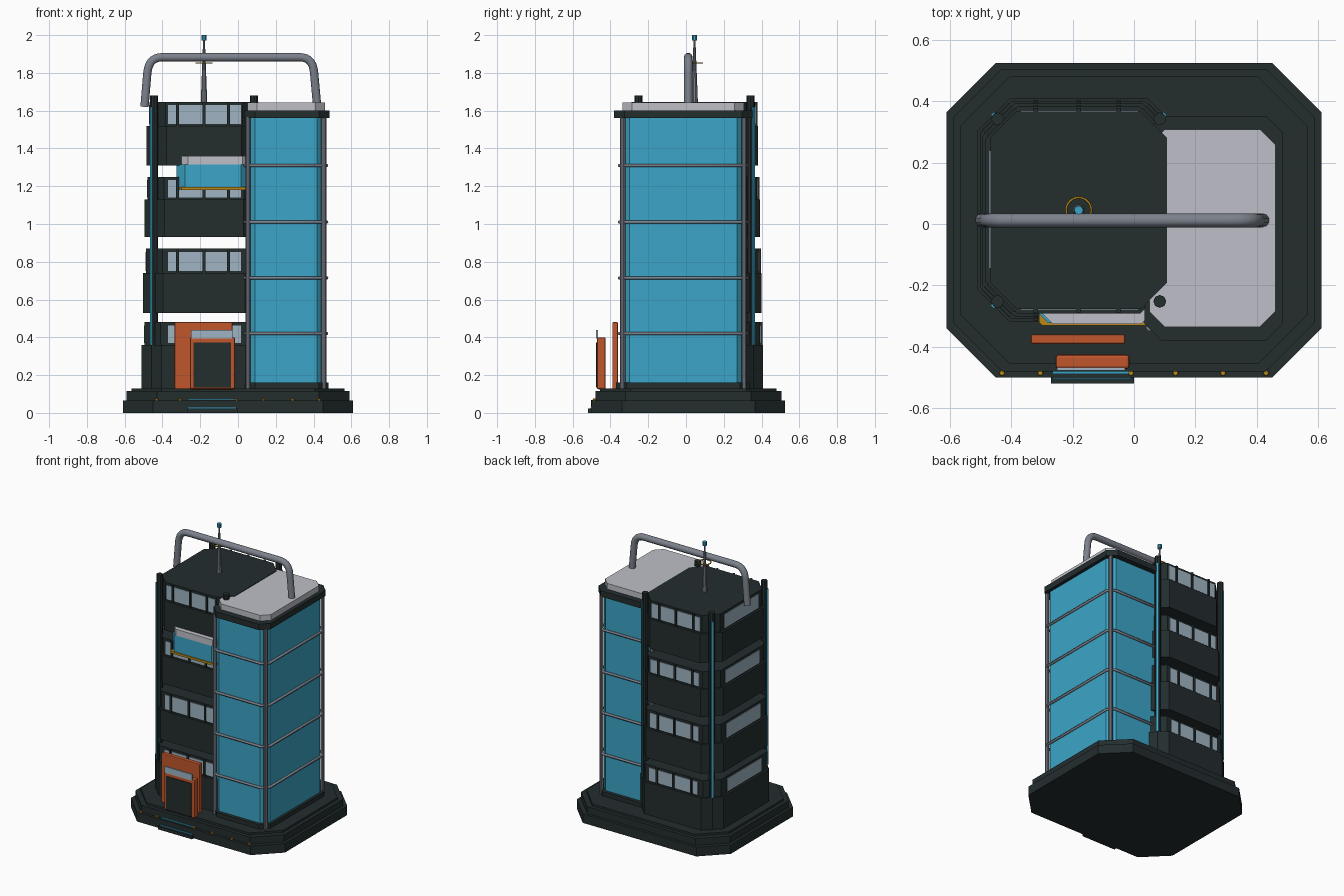
import bpy, bmesh, math
from mathutils import Vector

if "Cube" in bpy.data.objects:
    bpy.data.objects.remove(bpy.data.objects["Cube"])


def mat(name, r, g, b):
    m = bpy.data.materials.new(name)
    m.diffuse_color = (r, g, b, 1)
    m.use_nodes = True
    m.node_tree.nodes["Principled BSDF"].inputs["Base Color"].default_value = m.diffuse_color
    return m


DARK = mat("dark_slate", 0.017, 0.026, 0.027)
BLUE = mat("blue_glass", 0.045, 0.38, 0.58)
PANE = mat("pale_window", 0.35, 0.46, 0.55)
WHITE = mat("pale_roof", 0.52, 0.53, 0.58)
STEEL = mat("grey_steel", 0.20, 0.22, 0.26)
ORANGE = mat("orange_paint", 0.53, 0.093, 0.025)
GOLD = mat("gold_trim", 0.48, 0.25, 0.01)


def finish(name, bm, m):
    bmesh.ops.recalc_face_normals(bm, faces=bm.faces)
    me = bpy.data.meshes.new(name)
    bm.to_mesh(me)
    bm.free()
    me.materials.append(m)
    ob = bpy.data.objects.new(name, me)
    bpy.context.collection.objects.link(ob)
    return ob


def prism(name, x0, x1, y0, y1, z0, z1, c, m):
    """Upright block with chamfered plan corners."""
    pts = [(x0 + c, y0), (x1 - c, y0), (x1, y0 + c), (x1, y1 - c),
           (x1 - c, y1), (x0 + c, y1), (x0, y1 - c), (x0, y0 + c)]
    bm = bmesh.new()
    f = bm.faces.new([bm.verts.new((x, y, z0)) for x, y in pts])
    up = bmesh.ops.extrude_face_region(bm, geom=[f])["geom"]
    bmesh.ops.translate(bm, vec=(0, 0, z1 - z0),
                        verts=[v for v in up if isinstance(v, bmesh.types.BMVert)])
    return finish(name, bm, m)


def box(name, x0, x1, y0, y1, z0, z1, m, bevel=0, turn=0):
    bm = bmesh.new()
    bmesh.ops.create_cube(bm, size=1)
    for v in bm.verts:
        v.co = Vector((v.co.x * (x1 - x0), v.co.y * (y1 - y0), v.co.z * (z1 - z0)))
    if bevel:
        bmesh.ops.bevel(bm, geom=bm.edges[:], offset=bevel, segments=2,
                        profile=0.5, affect='EDGES')
    ob = finish(name, bm, m)
    ob.location = ((x0 + x1) / 2, (y0 + y1) / 2, (z0 + z1) / 2)
    ob.rotation_euler.z = turn
    return ob


def cone(name, x, y, z0, z1, r0, r1, n, m):
    bm = bmesh.new()
    bmesh.ops.create_cone(bm, cap_ends=True, segments=n, radius1=r0, radius2=r1, depth=z1 - z0)
    ob = finish(name, bm, m)
    ob.location = (x, y, (z0 + z1) / 2)
    return ob


def tube(name, pts, r, m, closed=False, res=2):
    cu = bpy.data.curves.new(name, 'CURVE')
    cu.dimensions = '3D'
    cu.bevel_depth, cu.bevel_resolution, cu.use_fill_caps = r, res, True
    s = cu.splines.new('POLY')
    s.points.add(len(pts) - 1)
    for p, q in zip(s.points, pts):
        p.co = (*q, 1)
    s.use_cyclic_u = closed
    tmp = bpy.data.objects.new(name + "_path", cu)
    bpy.context.collection.objects.link(tmp)
    me = bpy.data.meshes.new_from_object(tmp.evaluated_get(bpy.context.evaluated_depsgraph_get()))
    bpy.data.objects.remove(tmp)
    me.materials.clear()
    me.materials.append(m)
    me.name = name
    for p in me.polygons:
        p.use_smooth = len(p.vertices) == 4
    ob = bpy.data.objects.new(name, me)
    bpy.context.collection.objects.link(ob)
    return ob


# stepped octagonal base
for i, (d, z0, z1) in enumerate([(0, 0, 0.065), (0.02, 0.065, 0.115), (0.045, 0.115, 0.13)]):
    prism(f"base_tier_{i+1}", -0.61 + d, 0.61 - d, -0.5 + d, 0.525 - d, z0, z1, 0.16, DARK)
for i, x in enumerate([-0.43, -0.305, -0.01, 0.135, 0.29, 0.43]):
    cone(f"base_lamp_{i+1}", x, -0.485, 0.06, 0.076, 0.01, 0.008, 8, GOLD)

# entrance steps with light strips
box("lower_step", -0.27, 0, -0.52, -0.48, 0, 0.022, DARK)
box("upper_step", -0.265, -0.01, -0.503, -0.45, 0.03, 0.068, DARK)
box("lower_step_light", -0.265, -0.01, -0.506, -0.498, 0.022, 0.029, BLUE)
box("upper_step_light", -0.265, -0.01, -0.488, -0.478, 0.066, 0.074, BLUE)

# four separate dark storeys, slightly narrower towards the top
CX, CY = -0.18, 0.045
storeys = [(0.13, 0.36, 0.48, 0.33), (0.53, 0.74, 0.87, 0.322),
           (0.93, 1.13, 1.25, 0.314), (1.31, 1.52, 1.647, 0.304)]
for i, (z0, z1, z2, hx) in enumerate(storeys):
    hy, n = hx + 0.033, i + 1
    prism(f"storey_{n}_wall", CX - hx, CX + hx, CY - hy, CY + hy, z0, z1, 0.105, DARK)
    wx, wy = hx - 0.016, hy - 0.016
    prism(f"storey_{n}_window_band", CX - wx, CX + wx, CY - wy, CY + wy, z1, z2, 0.085, DARK)
    a, b = z1 + 0.01, z2 - 0.017
    for side, s in (("front", -1), ("back", 1)):
        y = CY + s * wy
        box(f"storey_{n}_{side}_window", -0.37, 0.015, y - 0.004, y + 0.004, a, b, PANE)
        for j, x in enumerate((-0.32, -0.18, -0.05)):
            box(f"storey_{n}_{side}_mullion_{j+1}", x - 0.007, x + 0.007,
                y - 0.012, y + 0.012, z1, z2, DARK)
    box(f"storey_{n}_left_window", CX - wx - 0.004, CX - wx + 0.004, -0.145, 0.24, a, b, PANE)

# corner posts with blue light strips on the outer side
for sx in (-1, 1):
    for sy in (-1, 1):
        tag = ("left" if sx < 0 else "right") + ("_front" if sy < 0 else "_back")
        x, y = CX + sx * 0.264, CY + sy * 0.297
        cone(f"corner_post_{tag}", x, y, 0.13, 1.68, 0.021, 0.021, 8, DARK)
        x, y = x + sx * 0.014, y + sy * 0.014
        box(f"post_light_{tag}", x - 0.007, x + 0.007, y - 0.005, y + 0.005,
            0.36, 1.62, BLUE, turn=-sx * sy * math.pi / 4)

# glass tower with plinth, cap and pale roof
GX0, GX1, GY0, GY1 = 0.045, 0.462, -0.345, 0.315
prism("glass_tower", GX0, GX1, GY0, GY1, 0.13, 1.58, 0.045, BLUE)
prism("glass_tower_plinth", 0.035, 0.48, -0.37, 0.34, 0.13, 0.16, 0.055, DARK)
prism("glass_tower_cap", 0.035, 0.485, -0.38, 0.352, 1.56, 1.602, 0.055, DARK)
prism("glass_tower_roof", 0.05, 0.46, -0.335, 0.308, 1.602, 1.643, 0.05, WHITE)
for i, (x, y) in enumerate([(0.052, -0.335), (0.454, -0.335), (0.454, 0.307), (0.052, 0.307)]):
    cone(f"glass_tower_pipe_{i+1}", x, y, 0.13, 1.57, 0.014, 0.014, 10, STEEL)
e, c = 0.008, 0.04
for i, z in enumerate((0.42, 0.715, 1.01, 1.31)):
    x0, x1, y0, y1 = GX0 - e, GX1 + e, GY0 - e, GY1 + e
    tube(f"glass_tower_ring_{i+1}",
         [(x0 + c, y0, z), (x1 - c, y0, z), (x1, y0 + c, z), (x1, y1 - c, z),
          (x1 - c, y1, z), (x0 + c, y1, z), (x0, y1 - c, z), (x0, y0 + c, z)],
         0.009, STEEL, True, 1)

# projecting bay on the third storey
prism("bay_glass", -0.325, 0.06, -0.322, -0.05, 1.195, 1.315, 0.045, BLUE)
prism("bay_roof", -0.30, 0.06, -0.325, -0.05, 1.315, 1.36, 0.035, WHITE)
prism("bay_gold_sill", -0.31, 0.05, -0.33, -0.10, 1.18, 1.195, 0.01, GOLD)

# entrance portal
box("portal_back_panel", -0.335, -0.03, -0.39, -0.36, 0.125, 0.48, ORANGE, 0.005)
box("portal_frame", -0.255, -0.015, -0.472, -0.425, 0.125, 0.40, ORANGE, 0.010)
box("portal_door", -0.235, -0.037, -0.477, -0.468, 0.135, 0.372, DARK)
box("portal_sign_panel", -0.25, -0.03, -0.477, -0.467, 0.395, 0.44, PANE)

# steel arch over the roofs


def bend(p, q, r, n=7):
    p, q, r = Vector(p), Vector(q), Vector(r)
    return [p.lerp(q, k / n).lerp(q.lerp(r, k / n), k / n) for k in range(n + 1)]


AY = 0.012
path = [(-0.495, AY, 1.62)]
path += bend((-0.48, AY, 1.80), (-0.472, AY, 1.883), (-0.40, AY, 1.883))
path += bend((0.325, AY, 1.883), (0.397, AY, 1.883), (0.403, AY, 1.80))
path += [(0.418, AY, 1.635)]
tube("roof_arch", path, 0.023, STEEL, res=3)

# antenna with gold ring and blue beacon
cone("antenna_mast", CX, CY, 1.645, 1.975, 0.018, 0.005, 10, STEEL)
cone("antenna_beacon", CX, CY, 1.972, 2.0, 0.014, 0.014, 10, BLUE)
tube("antenna_ring", [(CX + 0.041 * math.cos(k * math.pi / 12), CY + 0.041 * math.sin(k * math.pi / 12), 1.852)
                      for k in range(24)], 0.004, GOLD, True, 1)
